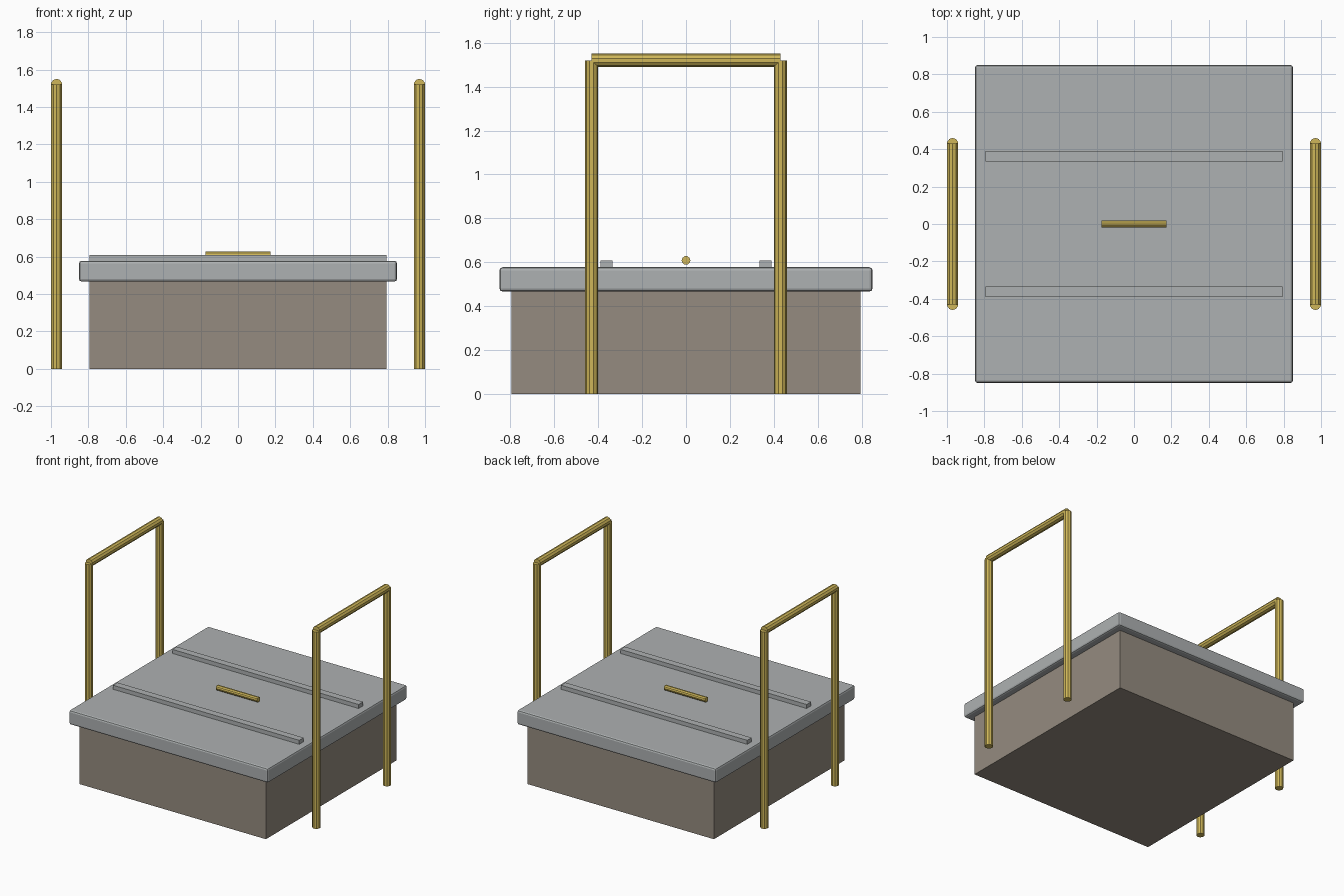
import bpy
from math import pi

cube = bpy.data.objects.get("Cube")
if cube:
    bpy.data.objects.remove(cube, do_unlink=True)


def material(name, rgb):
    m = bpy.data.materials.new(name)
    m.use_nodes = True
    m.diffuse_color = (*rgb, 1)
    bsdf = next(n for n in m.node_tree.nodes if n.type == 'BSDF_PRINCIPLED')
    bsdf.inputs["Base Color"].default_value = (*rgb, 1)
    return m


concrete = material("warm concrete", (0.30, 0.26, 0.215))
steel = material("grey steel", (0.42, 0.44, 0.445))
yellow = material("yellow paint", (0.62, 0.47, 0.10))


def finish(name, mat):
    ob = bpy.context.object
    ob.name = name
    ob.data.materials.append(mat)
    return ob


def box(name, mat, half_x, y, half_y, z0, z1):
    bpy.ops.mesh.primitive_cube_add(size=2, location=(0, y, (z0 + z1) / 2))
    ob = finish(name, mat)
    ob.scale = (half_x, half_y, (z1 - z0) / 2)
    bpy.ops.object.transform_apply(location=False, rotation=False, scale=True)
    return ob


def bar(name, mat, radius, length, loc, rot=(0, 0, 0)):
    bpy.ops.mesh.primitive_cylinder_add(vertices=10, radius=radius, depth=length,
                                        location=loc, rotation=rot)
    return finish(name, mat)


# Base block and chamfered lid
box("base_block", concrete, 0.795, 0, 0.795, 0, 0.468)
lid = box("lid", steel, 0.85, 0, 0.85, 0.466, 0.577)
bevel = lid.modifiers.new("edge_chamfer", 'BEVEL')
bevel.width = 0.014
bevel.segments = 2

# Stiffening ribs across the lid
for y, end in ((-0.362, "front"), (0.362, "back")):
    box(end + "_rib", steel, 0.795, y, 0.027, 0.57, 0.608)

# Lifting handle
bar("lift_handle", yellow, 0.02, 0.35, (0, 0, 0.608), (0, pi / 2, 0))

# Guard rails on both sides: two posts and a top rail each
for x, side in ((0.97, "left"), (-0.97, "right")):
    for y, end in ((-0.43, "front"), (0.43, "back")):
        bar(f"{side}_{end}_post", yellow, 0.03, 1.52, (x, y, 0.76))
    bar(side + "_top_rail", yellow, 0.03, 0.86, (x, 0, 1.52), (pi / 2, 0, 0))
